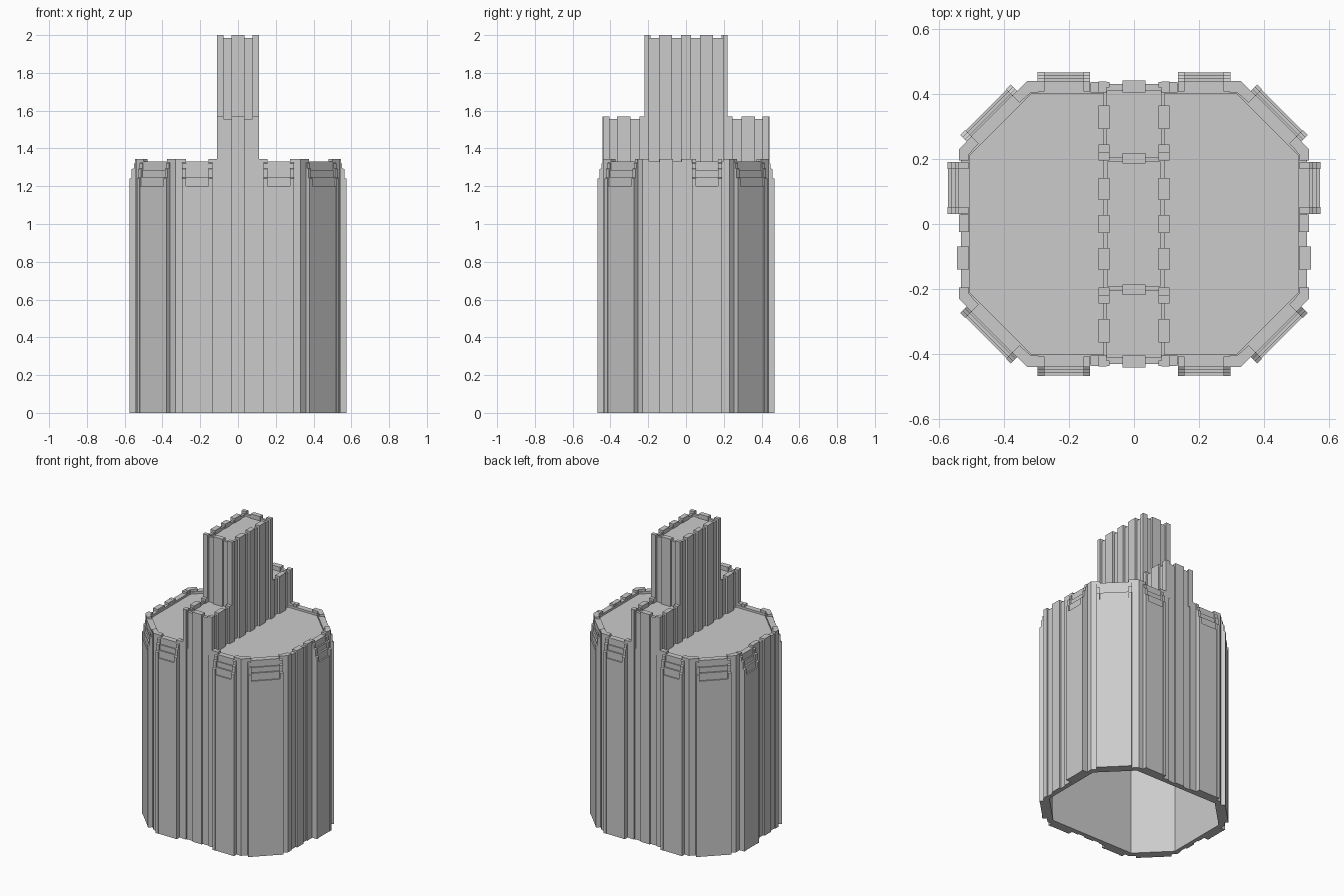
import bpy, bmesh, math
from mathutils import Matrix, Vector

if "Cube" in bpy.data.objects:
    bpy.data.objects.remove(bpy.data.objects["Cube"])


class Part:
    """Collects solid pieces into one mesh object."""
    def __init__(self, name):
        self.name, self.bm = name, bmesh.new()

    def prism(self, pts, z0, z1):
        self.sweep([Vector((x, y, z0)) for x, y in pts], Vector((0, 0, z1 - z0)))

    def box(self, x0, x1, y0, y1, z0, z1):
        self.prism([(x0, y0), (x1, y0), (x1, y1), (x0, y1)], z0, z1)

    def sweep(self, pts, vec):
        lo = [self.bm.verts.new(p) for p in pts]
        hi = [self.bm.verts.new(p + vec) for p in pts]
        self.bm.faces.new(lo[::-1])
        self.bm.faces.new(hi)
        n = len(pts)
        for i in range(n):
            j = (i + 1) % n
            self.bm.faces.new((lo[i], lo[j], hi[j], hi[i]))

    def ring(self, outer, inner, z0, z1):
        o0, o1, i0, i1 = [[self.bm.verts.new((x, y, z)) for x, y in loop]
                          for loop in (outer, inner) for z in (z0, z1)]
        n = len(outer)
        for a in range(n):
            b = (a + 1) % n
            for l, m in ((o0, o1), (o1, i1), (i1, i0), (i0, o0)):
                self.bm.faces.new((l[a], l[b], m[b], m[a]))

    def done(self):
        bmesh.ops.recalc_face_normals(self.bm, faces=self.bm.faces)
        me = bpy.data.meshes.new(self.name)
        self.bm.to_mesh(me)
        self.bm.free()
        ob = bpy.data.objects.new(self.name, me)
        bpy.context.collection.objects.link(ob)


def octagon(hx, hy, s):
    q = [(hx, s - hx), (s - hy, hy)]
    r = [(-x, y) for x, y in q[::-1]]
    return q + r + [(-x, -y) for x, y in q + r]


def rect(hx, hy):
    return [(hx, hy), (-hx, hy), (-hx, -hy), (hx, -hy)]


SIGNS = [(1, 1), (-1, 1), (-1, -1), (1, -1)]
TOP = 1.345

# hollow octagonal outer wall, open at the bottom
p = Part("main_wall")
p.ring(octagon(.533, .432, .758), octagon(.507, .403, .718), 0, 1.33)
p.done()
p = Part("main_roof")
p.prism(octagon(.51, .41, .725), 1.30, 1.315)
p.done()

# thicker pieces at the eight wall corners
p = Part("corner_pilasters")
for sx, sy in SIGNS:
    for pts in ([(.295, .44), (.33, .44), (.362, .408), (.34, .386), (.318, .405), (.295, .405)],
                [(.54, .195), (.54, .23), (.515, .255), (.493, .233), (.508, .215), (.508, .195)]):
        p.prism([(sx * x, sy * y) for x, y in pts], 0, TOP)
p.done()

# flat ribs on the four straight walls
p = Part("wall_ribs")
for s in (1, -1):
    p.box(-.035, .035, s * .405, s * .442, 0, 1.57)
    for x in (1, -1):
        p.box(x * .085, x * .11, s * .405, s * .439, 0, 1.57)
        p.box(x * .11, x * .134, s * .405, s * .438, 0, TOP)
    p.box(s * .508, s * .545, -.14, -.07, 0, TOP)
    p.box(s * .508, s * .54, -.025, .03, 0, TOP)
p.done()


# full-height buttress: flush panel, stepped fins and stepped louvre at the top
def buttress(part, cx, cy, ang, half, d):
    m = Matrix.Translation((cx, cy, 0)) @ Matrix.Rotation(ang, 4, 'Z')

    def profile(pts, t0, t1):
        a = [m @ Vector((u, t0, z)) for u, z in pts]
        part.sweep(a, m.to_3x3() @ Vector((0, t1 - t0, 0)))

    f = d / 3
    fin = [(-.03, 0), (d, 0), (d, 1.24), (2 * f, 1.245), (2 * f, 1.29), (f, 1.295),
           (f, 1.32), (.002, 1.325), (.002, TOP), (-.03, TOP)]
    mid = [(-.03, 0), (d - .002, 0), (d - .002, 1.2), (2 * f, 1.2), (2 * f, 1.25), (f, 1.25),
           (f, 1.285), (.003, 1.285), (.003, 1.33), (-.03, 1.33)]
    w = .021
    profile(fin, -half, -half + w)
    profile(fin, half - w, half)
    profile(mid, -half + w, half - w)


p = Part("buttresses")
for sx, sy in SIGNS:
    buttress(p, sx * .216, sy * .438, sy * math.pi / 2, .081, .031)
    buttress(p, sx * .437, sy * .332, math.atan2(sy, sx), .11, .029)
for s in (1, -1):
    buttress(p, s * .54, .111, 0 if s > 0 else math.pi, .08, .035)
p.done()

# long middle block crossing the roof from front to back
p = Part("middle_block_wall")
p.ring(rect(.095, .432), rect(.083, .41), 1.305, 1.555)
p.done()
p = Part("middle_block_roof")
p.box(-.085, .085, -.412, .412, 1.525, 1.54)
p.done()
p = Part("middle_block_ribs")
for sx, sy in SIGNS:
    for y0, y1 in ((.22, .245), (.293, .365), (.42, .437)):
        p.box(sx * .076, sx * .109, sy * y0, sy * y1, 1.305, 1.57)
p.done()

# tall central tower
p = Part("tower_wall")
p.ring(rect(.095, .207), rect(.08, .192), 1.305, 1.985)
p.done()
p = Part("tower_roof")
p.box(-.082, .082, -.195, .195, 1.955, 1.97)
p.done()
p = Part("tower_ribs")
for s in (1, -1):
    for y0, y1 in ((-.22, -.196), (-.142, -.074), (-.027, .027), (.074, .142), (.196, .22)):
        p.box(s * .076, s * .11, y0, y1, 1.305, 2.0)
    p.box(-.035, .035, s * .187, s * .219, 1.305, 2.0)
p.done()
